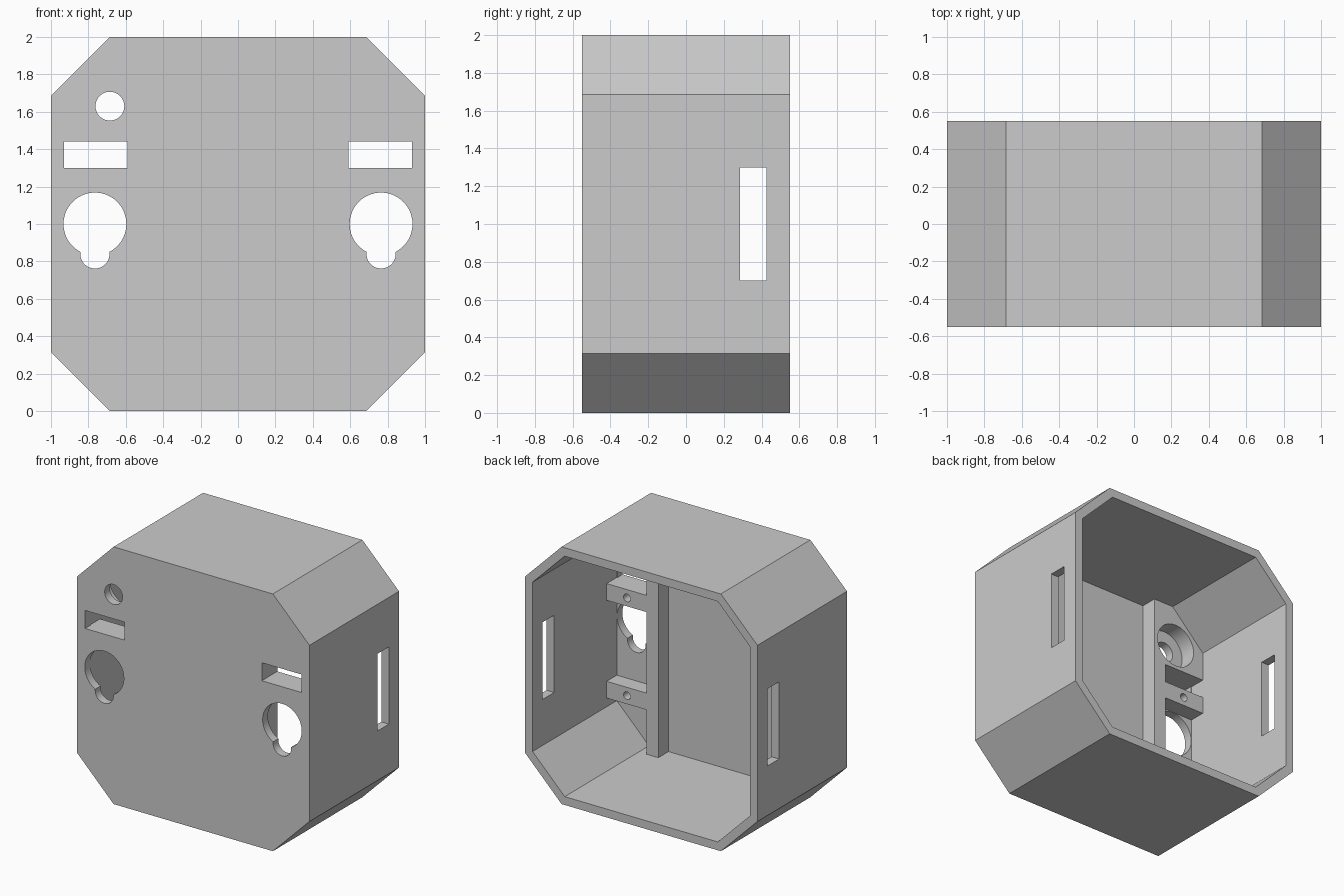
import bpy, bmesh, math

cube = bpy.data.objects.get("Cube")
if cube:
    bpy.data.objects.remove(cube, do_unlink=True)

grey = bpy.data.materials.new("plain_grey")
grey.use_nodes = True
COLOUR = (0.6, 0.6, 0.6, 1)
grey.diffuse_color = COLOUR
grey.node_tree.nodes["Principled BSDF"].inputs["Base Color"].default_value = COLOUR

FRONT, BACK, WALL = -0.55, 0.55, 0.065
PLATE = FRONT + WALL          # inner face of the front plate
RAISED = -0.36                # back of the raised supports


def prism(name, points, y0, y1):
    """Extrude an (x, z) outline from y0 to y1."""
    bm = bmesh.new()
    face = bm.faces.new([bm.verts.new((x, y0, z)) for x, z in points])
    new = bmesh.ops.extrude_face_region(bm, geom=[face])["geom"]
    verts = [v for v in new if isinstance(v, bmesh.types.BMVert)]
    bmesh.ops.translate(bm, verts=verts, vec=(0, y1 - y0, 0))
    bmesh.ops.recalc_face_normals(bm, faces=bm.faces)
    mesh = bpy.data.meshes.new(name)
    bm.to_mesh(mesh)
    bm.free()
    mesh.materials.append(grey)
    obj = bpy.data.objects.new(name, mesh)
    bpy.context.collection.objects.link(obj)
    return obj


def rect(x0, x1, z0, z1):
    return [(x0, z0), (x1, z0), (x1, z1), (x0, z1)]


def arc(x, z, r, start=0, end=360, n=48):
    count = n if end - start == 360 else n + 1
    angles = [math.radians(start + (end - start) * i / n) for i in range(count)]
    return [(x + r * math.cos(a), z + r * math.sin(a)) for a in angles]


def octagon(half, flat):
    quarter = [(half, flat), (flat, half), (-flat, half), (-half, flat)]
    return [(x, 1 + z) for x, z in quarter + [(-x, -z) for x, z in quarter]]


def cut(target, cutter):
    mod = target.modifiers.new("cut", "BOOLEAN")
    mod.operation = "DIFFERENCE"
    mod.solver = "EXACT"
    mod.object = cutter
    bpy.context.view_layer.objects.active = target
    bpy.ops.object.modifier_apply(modifier=mod.name)
    bpy.data.objects.remove(cutter, do_unlink=True)


def smooth(obj):
    bpy.ops.object.select_all(action="DESELECT")
    obj.select_set(True)
    bpy.context.view_layer.objects.active = obj
    bpy.ops.object.shade_smooth_by_angle(angle=math.radians(25))


# Eight-sided box, open at the back
FLAT = 0.685
INNER = 1 - WALL
INNER_FLAT = FLAT - WALL * math.tan(math.radians(22.5))
shell = prism("housing", octagon(1, FLAT), FRONT, BACK)
cut(shell, prism("cavity", octagon(INNER, INNER_FLAT), PLATE, BACK + 0.1))

# Side windows
cut(shell, prism("side_window", rect(-1.2, 1.2, 0.7, 1.3), 0.285, 0.425))

# Front slots and keyholes
KEY_X, KEY_R, NECK_R, NECK_Z = 0.765, 0.168, 0.078, 0.84
spread = math.degrees(math.asin(NECK_R / KEY_R))
for side in (-1, 1):
    slot = rect(side * 0.76 - 0.17, side * 0.76 + 0.17, 1.3, 1.44)
    cut(shell, prism("slot", slot, FRONT - 0.1, PLATE + 0.1))
    keyhole = (arc(side * KEY_X, 1, KEY_R, spread - 90, 270 - spread)
               + arc(side * KEY_X, NECK_Z, NECK_R, 180, 360, 24))
    cut(shell, prism("keyhole", keyhole, FRONT - 0.1, PLATE + 0.1))

# Small round hole
HOLE_X, HOLE_Z = -0.685, 1.63
cut(shell, prism("round_hole", arc(HOLE_X, HOLE_Z, 0.077), FRONT - 0.1, PLATE + 0.1))
smooth(shell)

# Raised supports behind the front plate
RIB_IN, RIB_OUT = 0.49, 0.59
for side, label in ((1, "left"), (-1, "right")):
    rib = prism(label + "_rib", rect(side * RIB_IN, side * RIB_OUT, WALL, 2 - WALL),
                PLATE, RAISED)
    outline = [(RIB_OUT, 1.44), (INNER, 1.44), (INNER, 1 + INNER_FLAT),
               (INNER_FLAT, 1 + INNER), (RIB_OUT, 1 + INNER)]
    block = prism(label + "_upper_block", [(side * x, z) for x, z in outline],
                  PLATE, RAISED)
    # Recess around the round hole
    if side < 0:
        for part in (rib, block):
            cut(part, prism("recess", arc(HOLE_X, HOLE_Z, 0.165), PLATE - 0.1, RAISED + 0.1))
            smooth(part)
    # Screw bars above and below the keyhole
    for z, level in ((1.17, "upper"), (0.41, "lower")):
        bar = prism(f"{label}_{level}_screw_bar",
                    rect(side * RIB_OUT, side * INNER, z, z + 0.13), PLATE, RAISED)
        cut(bar, prism("screw_hole", arc(side * 0.76, z + 0.065, 0.03, n=24),
                       PLATE + 0.02, RAISED + 0.1))
        smooth(bar)
